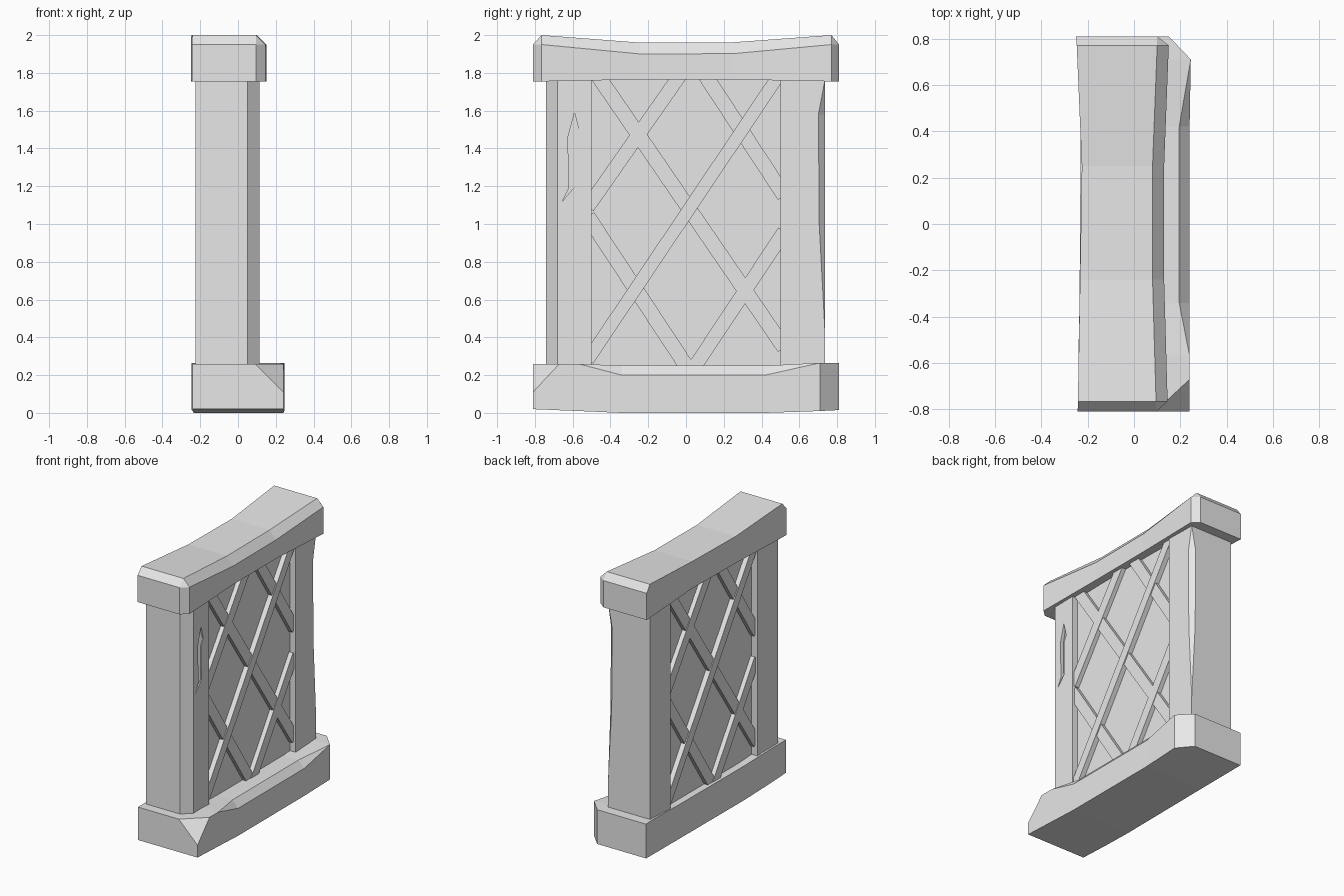
import bpy, bmesh
from math import atan2, hypot
from mathutils import Matrix, Vector

cube = bpy.data.objects.get("Cube")
if cube:
    bpy.data.objects.remove(cube, do_unlink=True)

stone = bpy.data.materials.new("plain grey")
stone.use_nodes = True
GREY = (0.8, 0.8, 0.8, 1)
stone.diffuse_color = GREY
stone.node_tree.nodes["Principled BSDF"].inputs["Base Color"].default_value = GREY

MID_X = -0.055          # centre plane of the posts and panel
FACE = 0.17             # half thickness of the posts


def finish(bm, name):
    bmesh.ops.remove_doubles(bm, verts=bm.verts, dist=0.0005)
    bmesh.ops.recalc_face_normals(bm, faces=bm.faces)
    mesh = bpy.data.meshes.new(name)
    bm.to_mesh(mesh)
    bm.free()
    mesh.materials.append(stone)
    obj = bpy.data.objects.new(name, mesh)
    bpy.context.collection.objects.link(obj)
    return obj


def loft(name, rings):
    """Skin a row of equal-length rings and close both ends."""
    bm = bmesh.new()
    rows = [[bm.verts.new(p) for p in ring] for ring in rings]
    n = len(rows[0])
    for a, b in zip(rows, rows[1:]):
        for i in range(n):
            j = (i + 1) % n
            bm.faces.new((a[i], a[j], b[j], b[i]))
    bm.faces.new(rows[0])
    bm.faces.new(rows[-1])
    return finish(bm, name)


def box(name, size, matrix):
    bm = bmesh.new()
    bmesh.ops.create_cube(bm, size=1, matrix=matrix @ Matrix.Diagonal((*size, 1)))
    return finish(bm, name)


# Base: sections along y with a chipped corner, worn upper edge and cut corner
# y, bottom z, left x, top edge (x, z), side edge (x, z)
base = [
    (-0.81, 0.02, -0.24, (0.09, 0.26), (0.24, 0.11)),
    (-0.67, 0.014, -0.24, (0.24, 0.26), (0.24, 0.26)),
    (-0.57, 0.01, -0.24, (0.24, 0.26), (0.24, 0.26)),
    (-0.34, 0.0, -0.235, (0.195, 0.25), (0.24, 0.20)),
    (0.42, 0.0, -0.23, (0.195, 0.25), (0.24, 0.20)),
    (0.71, 0.01, -0.24, (0.245, 0.265), (0.245, 0.265)),
    (0.81, 0.015, -0.245, (0.15, 0.265), (0.15, 0.265)),
]
loft("base", [[(l, y, b), (l, y, t[1]), (t[0], y, t[1]), (s[0], y, s[1]), (s[0], y, b)]
              for y, b, l, t, s in base])

# Cap: sagging top with bevelled ends and one bevelled long edge
# y, left x, right x, bottom z, top z, bevel
C = 0.05
cap = [
    (-0.81, -0.243, 0.095, 1.755, 1.95, 0),
    (-0.765, -0.242, 0.145, 1.755, 2.0, C),
    (-0.24, -0.233, 0.13, 1.765, 1.96, C + 0.01),
    (0.25, -0.225, 0.13, 1.765, 1.962, C + 0.01),
    (0.77, -0.247, 0.15, 1.755, 2.0, C),
    (0.81, -0.25, 0.10, 1.755, 1.95, 0),
]
loft("cap", [[(l, y, b), (l, y, t), (r - min(c, C), y, t), (r, y, t - c), (r, y, b)]
             for y, l, r, b, t, c in cap])

# Front post with a chamfered corner
LEFT, RIGHT = MID_X - FACE, MID_X + FACE
outline = [(LEFT, -0.74), (0.05, -0.74), (RIGHT, -0.68), (RIGHT, -0.5), (LEFT, -0.5)]
front_post = loft("front_post", [[(x, y, z) for x, y in outline] for z in (0.2, 1.8)])

# Back post with a long chip worn off one corner
chips = [(0.2, 0), (0.44, 0), (1.0, 0.03), (1.58, 0.034), (1.76, 0), (1.8, 0)]
loft("back_post", [[(LEFT, 0.5, z), (RIGHT, 0.5, z), (RIGHT, 0.735 - d, z),
                    (RIGHT - d, 0.735, z), (LEFT, 0.735, z)] for z, d in chips])

# Crack carved into the front post, deeper along its left edge
crack = [(-0.655, 1.12, 0.02), (-0.62, 1.19, 0.025), (-0.625, 1.46, 0.025), (-0.59, 1.59, 0.02),
         (-0.565, 1.49, 0.005), (-0.59, 1.45, 0.005), (-0.587, 1.2, 0.005)]
cutter = loft("crack_cutter", [[(RIGHT + 0.02, y, z) for y, z, d in crack],
                               [(RIGHT - d, y, z) for y, z, d in crack]])
cutter.hide_render = True
carve = front_post.modifiers.new("carve", 'BOOLEAN')
carve.operation = 'DIFFERENCE'
carve.solver = 'EXACT'
carve.object = cutter
bpy.context.view_layer.objects.active = front_post
bpy.ops.object.modifier_apply(modifier="carve")
bpy.data.objects.remove(cutter, do_unlink=True)

# Recessed panel between the posts
box("panel", (0.25, 1.1, 1.6), Matrix.Translation((MID_X, 0, 1.0)))

# Lattice slats: start (y, z), end (y, z), width, height above the panel
slats = [
    ((-0.52, 0.28), (0.50, 1.80), 0.068, 0.036),
    ((-0.52, 1.09), (-0.03, 1.79), 0.075, 0.032),
    ((0.03, 0.22), (0.52, 0.96), 0.075, 0.032),
    ((-0.47, 1.79), (0.52, 0.345), 0.08, 0.028),
    ((-0.52, 1.04), (0.02, 0.22), 0.08, 0.028),
    ((0.10, 1.79), (0.52, 1.15), 0.08, 0.028),
]
for side, sign in (("right", 1), ("left", -1)):
    for k, ((y0, z0), (y1, z1), width, height) in enumerate(slats):
        centre = Vector((MID_X + sign * 0.125, sign * (y0 + y1) / 2, (z0 + z1) / 2))
        tilt = Matrix.Rotation(sign * atan2(z1 - z0, y1 - y0), 4, 'X')
        box(f"{side}_slat_{k + 1}", (height * 2, hypot(y1 - y0, z1 - z0), width),
            Matrix.Translation(centre) @ tilt)
